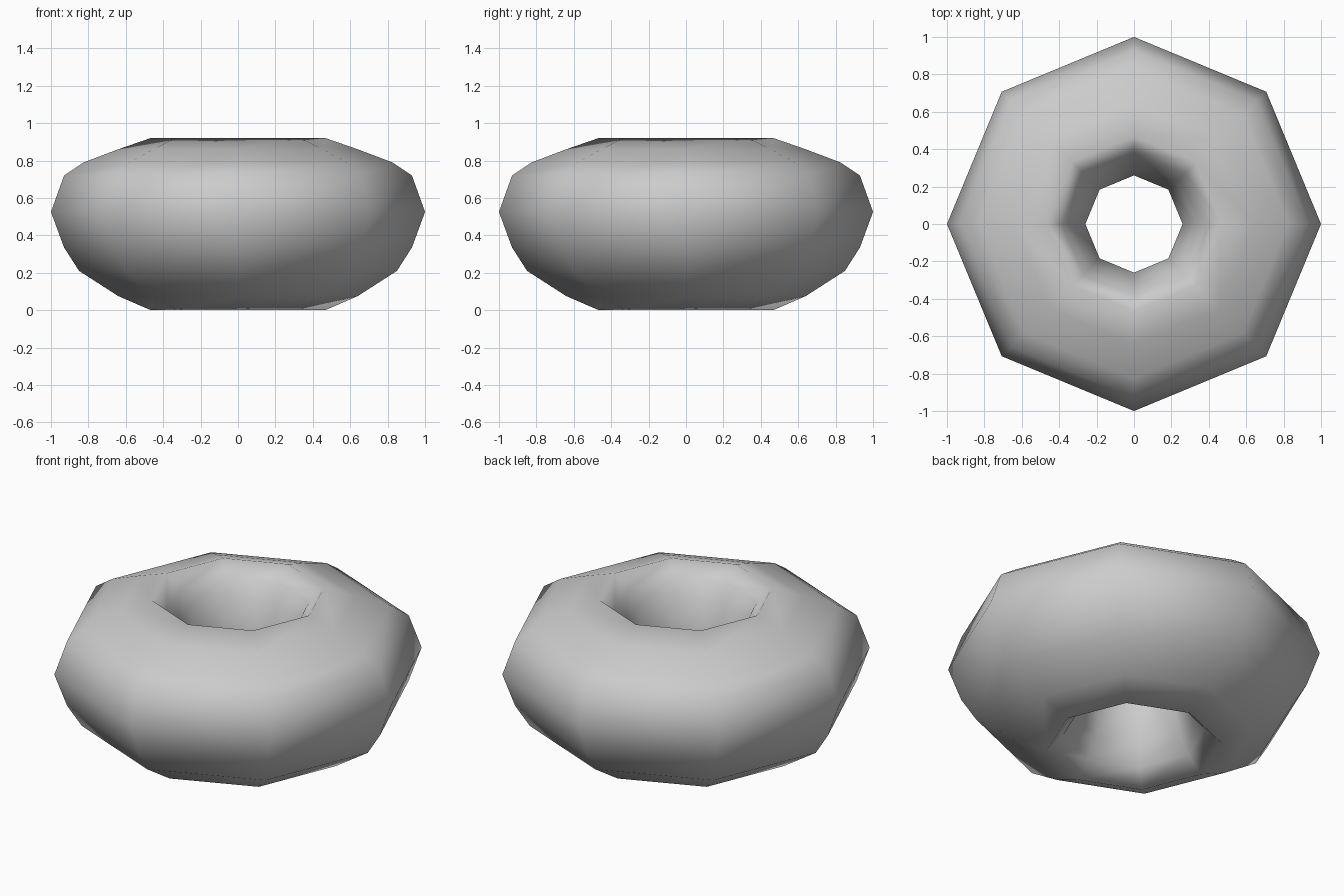
import bpy, bmesh
from math import cos, sin, tau

if "Cube" in bpy.data.objects:
    bpy.data.objects.remove(bpy.data.objects["Cube"])

SIDES = 8

# closed cross-section of the ring (radius, height)
profile = [
    (1.0, 0.525), (0.93, 0.72), (0.825, 0.79), (0.64, 0.86), (0.467, 0.92),
    (0.385, 0.84), (0.33, 0.75), (0.26, 0.50), (0.32, 0.20),
    (0.38, 0.09), (0.467, 0.0), (0.64, 0.075), (0.85, 0.21), (0.93, 0.335),
]

# sweep the cross-section around z in eight steps
bm = bmesh.new()
rings = []
for i in range(SIDES):
    a = tau * i / SIDES
    rings.append([bm.verts.new((r * cos(a), r * sin(a), z)) for r, z in profile])
n = len(profile)
for i in range(SIDES):
    a, b = rings[i], rings[(i + 1) % SIDES]
    for j in range(n):
        k = (j + 1) % n
        bm.faces.new((a[j], b[j], b[k], a[k])).smooth = True
bmesh.ops.recalc_face_normals(bm, faces=bm.faces)

mesh = bpy.data.meshes.new("ring_body")
bm.to_mesh(mesh)
bm.free()
ring = bpy.data.objects.new("ring_body", mesh)
bpy.context.collection.objects.link(ring)
